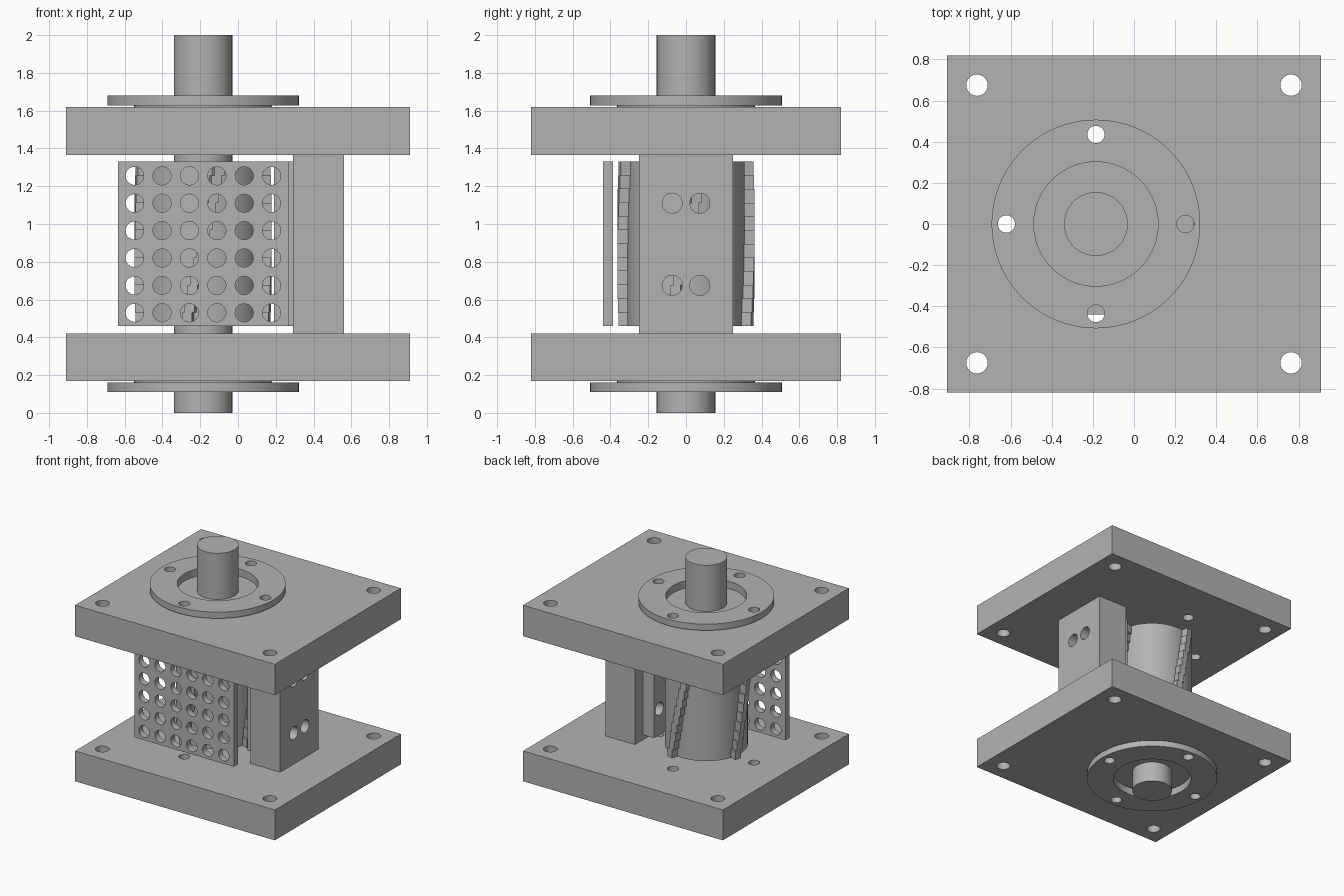
import bpy
import bmesh
from math import radians, cos, sin, pi
from mathutils import Matrix, Vector

if "Cube" in bpy.data.objects:
    bpy.data.objects.remove(bpy.data.objects["Cube"], do_unlink=True)

STEEL = (0.45, 0.45, 0.45, 1)
steel = bpy.data.materials.new("grey steel")
steel.use_nodes = True
steel.diffuse_color = STEEL
steel.node_tree.nodes["Principled BSDF"].inputs["Base Color"].default_value = STEEL

AXIS = -0.185            # x of the rotor axis
LOW, HIGH = 0.46, 1.33   # height span of drum, knife and screen
TURN = {"X": Matrix.Rotation(pi / 2, 4, "Y"),
        "Y": Matrix.Rotation(pi / 2, 4, "X"),
        "Z": Matrix.Identity(4)}


def finish(name, bm, smooth=False):
    mesh = bpy.data.meshes.new(name)
    bm.to_mesh(mesh)
    bm.free()
    obj = bpy.data.objects.new(name, mesh)
    bpy.context.collection.objects.link(obj)
    mesh.materials.append(steel)
    if smooth:
        round_off(obj)
    return obj


def select(obj):
    bpy.ops.object.select_all(action="DESELECT")
    obj.select_set(True)
    bpy.context.view_layer.objects.active = obj


def round_off(obj):
    select(obj)
    bpy.ops.object.shade_smooth_by_angle(angle=radians(30))


def add_box(bm, low, high, turn=Matrix.Identity(4)):
    low, high = Vector(low), Vector(high)
    place = Matrix.Translation((low + high) / 2) @ Matrix.Diagonal((*(high - low), 1))
    bmesh.ops.create_cube(bm, size=1, matrix=turn @ place)


def box(name, low, high):
    bm = bmesh.new()
    add_box(bm, low, high)
    return finish(name, bm)


def add_rod(bm, centre, radius, length, axis="Z", sides=32):
    bmesh.ops.create_cone(bm, cap_ends=True, segments=sides, radius1=radius, radius2=radius,
                          depth=length, matrix=Matrix.Translation(centre) @ TURN[axis])


def shaft_part(name, radius, bottom, top):
    bm = bmesh.new()
    add_rod(bm, (AXIS, 0, (bottom + top) / 2), radius, top - bottom, sides=96)
    return finish(name, bm, True)


def ring(name, profile):
    """Spin a closed (radius, height) profile around the rotor axis."""
    bm = bmesh.new()
    verts = [bm.verts.new((r, 0, z)) for r, z in profile]
    edges = [bm.edges.new((verts[i - 1], v)) for i, v in enumerate(verts)]
    bmesh.ops.spin(bm, geom=verts + edges, axis=(0, 0, 1), cent=(0, 0, 0),
                   angle=2 * pi, steps=96)
    bmesh.ops.remove_doubles(bm, verts=bm.verts, dist=0.0005)
    bmesh.ops.recalc_face_normals(bm, faces=bm.faces)
    bmesh.ops.translate(bm, verts=bm.verts, vec=(AXIS, 0, 0))
    return finish(name, bm, True)


def drill(obj, holes, axis):
    """Cut round holes, given as (centre, radius), right through a part."""
    bm = bmesh.new()
    for centre, radius in holes:
        add_rod(bm, centre, radius, 1, axis)
    cutter = finish("hole_cutter", bm)
    cutter.hide_render = True
    select(obj)
    mod = obj.modifiers.new("holes", "BOOLEAN")
    mod.object = cutter
    mod.solver = "EXACT"
    bpy.ops.object.modifier_apply(modifier=mod.name)
    bpy.data.objects.remove(cutter, do_unlink=True)
    round_off(obj)


# End plates and bearing flanges, mirrored about the mid height
def bolt_holes(z):
    return [((AXIS + 0.435 * cos(a), 0.435 * sin(a), z), 0.042)
            for a in (0, pi / 2, pi, 3 * pi / 2)]


for side, inner, outer, s in (("upper", 1.365, 1.62, 1), ("lower", 0.42, 0.17, -1)):
    z = (inner + outer) / 2
    plate = box(side + "_plate", (-0.91, -0.82, min(inner, outer)),
                (0.91, 0.82, max(inner, outer)))
    corners = [((x, y, z), 0.052) for x in (-0.763, 0.763) for y in (-0.675, 0.675)]
    drill(plate, corners + bolt_holes(z), "Z")
    lip, face = outer + 0.008 * s, outer + 0.06 * s
    flange = ring(side + "_flange", [(0.302, outer), (0.365, outer), (0.365, lip),
                                     (0.507, lip), (0.507, face), (0.302, face)])
    drill(flange, bolt_holes(outer), "Z")

# Rotor
shaft_part("shaft", 0.155, 0, 2)
shaft_part("rotor_drum", 0.31, LOW, HIGH)

# Four rows of cutters, each a stack of slices stepping around the drum
SLICES = 12
height = (HIGH - LOW) / SLICES
for row in range(4):
    bm = bmesh.new()
    for i in range(SLICES):
        twist = radians(30) * ((i + 0.5) / SLICES - 0.5)
        turn = Matrix.Translation((AXIS, 0, 0)) @ Matrix.Rotation(row * pi / 2 + twist, 4, "Z")
        z = LOW + i * height
        add_box(bm, (0.28, -0.027, z), (0.362, 0.027, z + height), turn)
    finish("rotor_blade_%d" % (row + 1), bm)

# Fixed knife and its support block, bolted together
mount_holes = [((0.375, y, z), 0.053) for y in (-0.073, 0.073) for z in (0.675, 1.11)]
block = box("support_block", (0.29, -0.25, 0.42), (0.56, 0.25, 1.365))
knife = box("fixed_knife", (0.19, -0.145, LOW), (0.29, 0.145, HIGH))
for part in (block, knife):
    drill(part, mount_holes, "X")

# Perforated screen
screen = box("screen", (-0.635, -0.44, LOW), (0.27, -0.387, HIGH))
PITCH = 0.145
drill(screen, [((-0.547 + PITCH * c, -0.41, 0.53 + PITCH * r), 0.048)
               for c in range(6) for r in range(6)], "Y")
